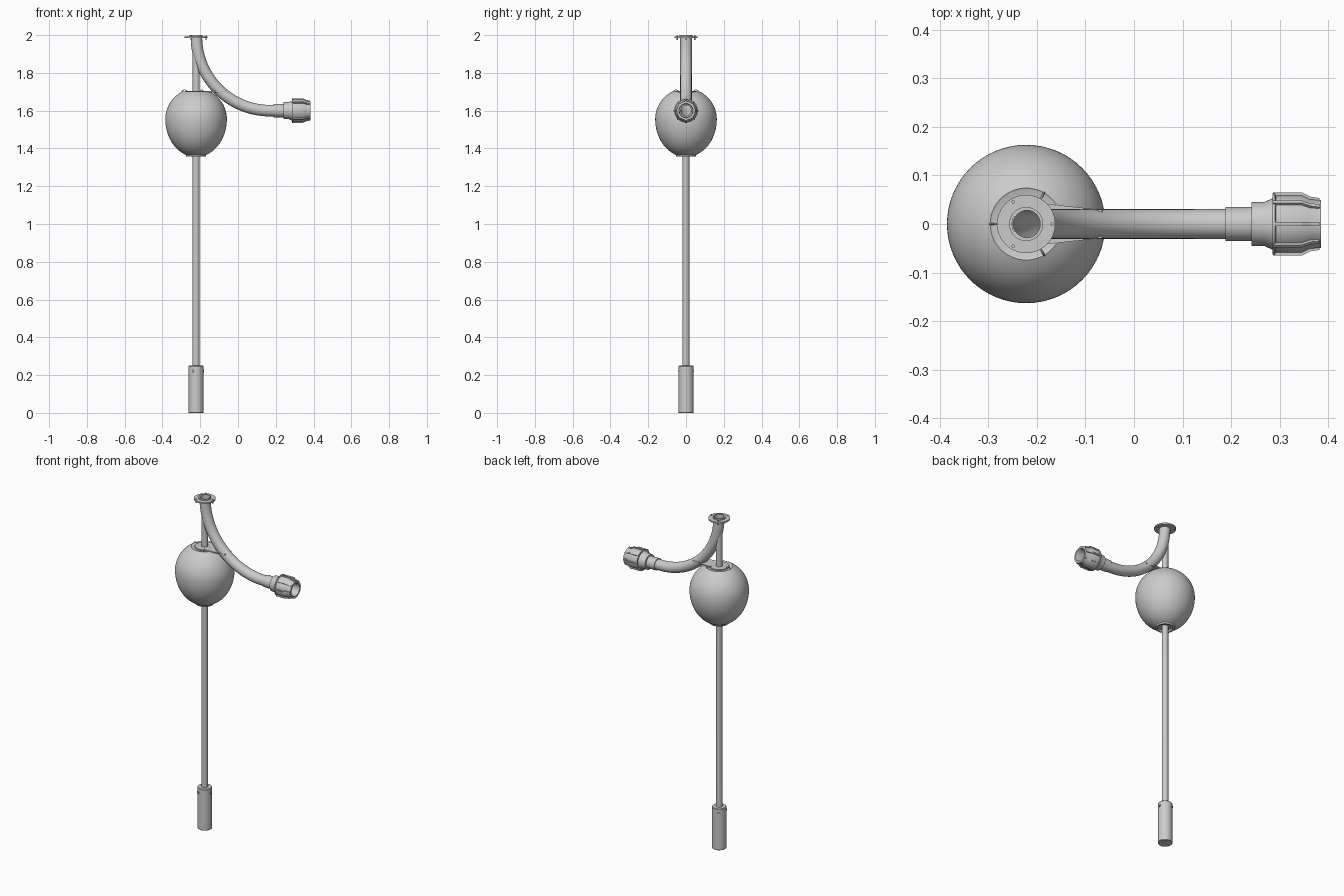
import bpy, bmesh
from math import pi, sin, cos, sqrt, radians
from mathutils import Matrix, Vector

if "Cube" in bpy.data.objects:
    bpy.data.objects.remove(bpy.data.objects["Cube"])

AX = -0.222              # x of the vertical pole axis
ARC_X, ARC_Z, ARC_R = 0.17, 1.99, 0.39   # bend of the pipe
PIPE_Z = ARC_Z - ARC_R


def finish(name, bm, smooth=True):
    bmesh.ops.remove_doubles(bm, verts=bm.verts, dist=1e-6)
    bmesh.ops.recalc_face_normals(bm, faces=bm.faces)
    me = bpy.data.meshes.new(name)
    bm.to_mesh(me)
    bm.free()
    ob = bpy.data.objects.new(name, me)
    bpy.context.collection.objects.link(ob)
    if smooth:
        bpy.ops.object.select_all(action='DESELECT')
        ob.select_set(True)
        bpy.context.view_layer.objects.active = ob
        bpy.ops.object.shade_smooth_by_angle(angle=radians(35))
    return ob


def lathe(name, profile, matrix, seg=48, closed=False):
    """Spin (radius, height) points around local z."""
    bm = bmesh.new()
    rings = [[bm.verts.new((r * cos(2 * pi * i / seg), r * sin(2 * pi * i / seg), h))
              for i in range(seg)] if r > 0 else [bm.verts.new((0, 0, h))] * seg
             for r, h in profile]
    pairs = list(zip(rings, rings[1:]))
    if closed:
        pairs.append((rings[-1], rings[0]))
    for a, b in pairs:
        for i in range(seg):
            j = (i + 1) % seg
            bm.faces.new(list(dict.fromkeys((a[i], a[j], b[j], b[i]))))
    bm.transform(matrix)
    return finish(name, bm)


UP = Matrix.Translation((AX, 0, 0))
ALONG_X = Matrix.Translation((0, 0, PIPE_Z)) @ Matrix.Rotation(pi / 2, 4, 'Y')


def around(angle, z=0):
    return Matrix.Translation((AX, 0, z)) @ Matrix.Rotation(radians(angle), 4, 'Z')


# Ballast weight at the foot
lathe("ballast_weight", [(0, 0), (0.038, 0), (0.04, 0.002), (0.04, 0.246),
                         (0.037, 0.25), (0, 0.25)], UP)

# Set screws near the top of the weight
for k in range(3):
    turn = around(120 * k, 0.222) @ Matrix.Rotation(pi / 2, 4, 'Y')
    lathe(f"set_screw_{k}", [(0, 0.035), (0.008, 0.035), (0.008, 0.043),
                             (0.004, 0.043), (0.004, 0.04), (0, 0.04)], turn, 12)

# Pole, its upper end cut to the outside of the bent pipe
pole = lathe("pole", [(0, 0.245), (0.018, 0.245), (0.018, 1.8), (0, 1.8)], UP, 32)
for v in pole.data.vertices:
    if v.co.z > 1:
        reach = ARC_R + sqrt(0.029 ** 2 - v.co.y ** 2)
        v.co.z = ARC_Z - sqrt(reach ** 2 - (v.co.x - ARC_X) ** 2)

# Egg-shaped float: elliptical lower half, round upper half
low = [(0.163 * cos(t), 1.555 - 0.2 * sin(t))
       for t in (radians(70.5 * (1 - i / 16)) for i in range(17))]
high = [(0.163 * cos(t), 1.555 + 0.163 * sin(t))
        for t in (radians(63 * i / 16) for i in range(1, 17))]
lathe("float", [(0.018, 1.37), (0.042, 1.37), (0.042, 1.358), (0.052, 1.358)]
      + low + high + [(0.07, 1.698), (0.018, 1.698)], UP, 64)

# Bent hollow pipe
path = [(Vector((AX + 0.002, 0, 2.0)), pi)]
path += [(None, pi + pi / 2 * i / 40) for i in range(41)]
path += [(Vector((0.25, 0, PIPE_Z)), 1.5 * pi)]
bm = bmesh.new()
SEG = 32
rings = []
for radius, stations in ((0.0305, path), (0.028, path[::-1])):
    for p, a in stations:
        radial = Vector((cos(a), 0, sin(a)))
        c = p or Vector((ARC_X, 0, ARC_Z)) + radial * ARC_R
        rings.append([bm.verts.new(c + radius * (radial * cos(2 * pi * i / SEG)
                      + Vector((0, sin(2 * pi * i / SEG), 0)))) for i in range(SEG)])
for a, b in zip(rings, rings[1:] + rings[:1]):
    for i in range(SEG):
        j = (i + 1) % SEG
        bm.faces.new((a[i], a[j], b[j], b[i]))
finish("bent_pipe", bm)

# Flange at the pipe mouth with three bolts
lathe("flange", [(0.029, 1.984), (0.06, 1.984), (0.06, 1.992), (0.035, 1.992),
                 (0.035, 2.0), (0.029, 2.0)], UP, closed=True)
for k in range(3):
    at = around(120 * k) @ Matrix.Translation((0.053, 0, 0))
    lathe(f"flange_bolt_{k}", [(0, 1.974), (0.0035, 1.974), (0.0035, 1.998), (0, 1.998)], at, 12)

# Teardrop bracket plate joining pole and pipe
outline = [(AX + 0.055 * cos(t), 0.055 * sin(t))
           for t in (radians(50 + 260 * i / 24) for i in range(25))]
outline += [(-0.065, -0.029), (-0.065, 0.029)]
bm = bmesh.new()
face = bm.faces.new([bm.verts.new((x, y, 1.697)) for x, y in outline])
top = bmesh.ops.extrude_face_region(bm, geom=[face])["geom"]
bmesh.ops.translate(bm, vec=(0, 0, 0.006), verts=[g for g in top if isinstance(g, bmesh.types.BMVert)])
finish("bracket_plate", bm)

# Three eye loops standing on the float
for k in range(3):
    circle = [(0.012 + 0.002 * cos(2 * pi * i / 8), 0.002 * sin(2 * pi * i / 8)) for i in range(8)]
    stand = (around(60 + 120 * k, 1.701) @ Matrix.Translation((0.061, 0, 0))
             @ Matrix.Diagonal((1.1, 1, 0.75, 1)) @ Matrix.Rotation(pi / 2, 4, 'X'))
    lathe(f"eye_loop_{k}", circle, stand, 24, closed=True)

# Coupling: stepped sleeve, then a hollow nut
lathe("coupling_sleeve", [(0.028, 0.188), (0.035, 0.188), (0.035, 0.242), (0.045, 0.242),
                          (0.045, 0.268), (0.052, 0.283), (0.052, 0.30), (0.028, 0.30)],
      ALONG_X, closed=True)
lathe("coupling_nut", [(0.036, 0.285), (0.063, 0.285), (0.063, 0.29), (0.059, 0.292),
                       (0.059, 0.345), (0.051, 0.362), (0.049, 0.385), (0.038, 0.385),
                       (0.034, 0.372)], ALONG_X, closed=True)

# Grip ribs around the nut
rib = [(0.05, 0.286), (0.065, 0.286), (0.065, 0.345), (0.056, 0.364), (0.0535, 0.382), (0.045, 0.382)]
bm = bmesh.new()
for k in range(8):
    sides = [[bm.verts.new((r, w, h)) for r, h in rib] for w in (-0.004, 0.004)]
    bm.faces.new(sides[0])
    bm.faces.new(sides[1][::-1])
    for i in range(len(rib)):
        j = (i + 1) % len(rib)
        bm.faces.new((sides[0][j], sides[0][i], sides[1][i], sides[1][j]))
    bmesh.ops.rotate(bm, verts=bm.verts, cent=(0, 0, 0), matrix=Matrix.Rotation(pi / 4, 3, 'Z'))
bm.transform(ALONG_X)
finish("nut_ribs", bm, smooth=False)
